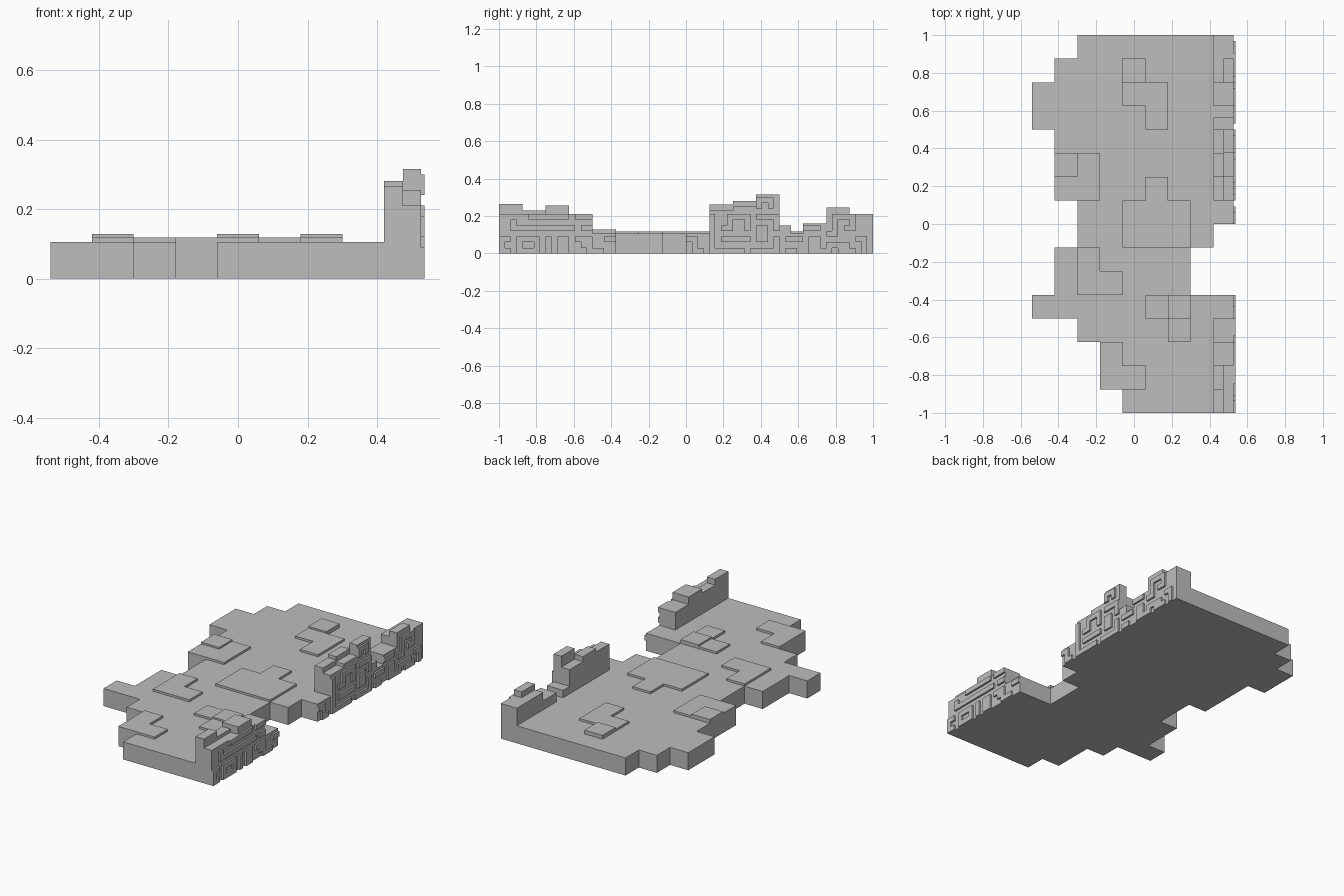
import bpy, bmesh
from mathutils import Vector

cube = bpy.data.objects.get("Cube")
if cube:
    bpy.data.objects.remove(cube, do_unlink=True)

stone = bpy.data.materials.new("grey stone")
stone.use_nodes = True
GREY = (0.51, 0.51, 0.51, 1)
stone.diffuse_color = GREY
stone.node_tree.nodes["Principled BSDF"].inputs["Base Color"].default_value = GREY

FLOOR, LOW_PAVING, HIGH_PAVING = 0.105, 0.118, 0.128
INNER, MIDDLE, OUTER = 0.42, 0.475, 0.526
ROW = 0.125


def finish(name, bm):
    bmesh.ops.recalc_face_normals(bm, faces=bm.faces)
    mesh = bpy.data.meshes.new(name)
    bm.to_mesh(mesh)
    bm.free()
    mesh.materials.append(stone)
    obj = bpy.data.objects.new(name, mesh)
    bpy.context.collection.objects.link(obj)


def block_layer(name, plan, marks, corner, across, down, thickness):
    """Raise every marked cell of a plan into one solid of joined blocks."""
    corner, across, down = Vector(corner), Vector(across), Vector(down)
    bm = bmesh.new()
    for r, line in enumerate(plan):
        for c, mark in enumerate(line):
            if mark in marks:
                ring = [(c, r), (c + 1, r), (c + 1, r + 1), (c, r + 1)]
                points = [corner + across * i + down * j for i, j in ring]
                for p in points:
                    p.x = min(p.x, OUTER)
                bm.faces.new([bm.verts.new(p) for p in points])
    bmesh.ops.remove_doubles(bm, verts=bm.verts, dist=0.001)
    out = bmesh.ops.extrude_face_region(bm, geom=bm.faces[:])
    raised = [g for g in out["geom"] if isinstance(g, bmesh.types.BMVert)]
    bmesh.ops.translate(bm, verts=raised, vec=thickness)
    bmesh.ops.recalc_face_normals(bm, faces=bm.faces)
    bmesh.ops.dissolve_limit(bm, angle_limit=0.01, verts=bm.verts, edges=bm.edges)
    finish(name, bm)


# Floor plan from back to front: # floor, - low paving, = high paving
floor_plan = [
    "..#######",
    ".###=####",
    "####--###",
    "#####-###",
    ".########",
    ".=-######",
    ".--##-###",
    "..##---##",
    "..##---#.",
    ".#-####..",
    ".#--###..",
    "#####-=##",
    "..####-##",
    "...-#####",
    "...--####",
    "....#####",
]
for name, marks, bottom, top in [("floor_slab", "#-=", 0, FLOOR),
                                 ("low_paving", "-=", FLOOR, LOW_PAVING),
                                 ("high_paving", "=", LOW_PAVING, HIGH_PAVING)]:
    block_layer(name, floor_plan, marks, (-0.54, 1, bottom), (0.12, 0, 0), (0, -ROW, 0),
                (0, 0, top - bottom))


# Broken walls: a stepped inner and outer course, heights from front to back
def wall(name, start, inner_tops, outer_tops, row=ROW):
    bm = bmesh.new()
    for x0, x1, tops in [(INNER, MIDDLE, inner_tops), (MIDDLE, OUTER, outer_tops)]:
        for i, top in enumerate(tops):
            low, high = Vector((x0, start + i * row, FLOOR)), Vector((x1, start + (i + 1) * row, top))
            part = bmesh.ops.create_cube(bm, size=1)["verts"]
            bmesh.ops.scale(bm, vec=high - low, verts=part)
            bmesh.ops.translate(bm, vec=(low + high) / 2, verts=part)
    finish(name, bm)


wall("front_wall", -1, [0.265, 0.23, 0.255, 0.21], [0.21, 0.21, 0.255, 0.21])
wall("middle_wall", 0.125, [0.26, 0.28, 0.25], [0.23, 0.25, 0.315])
wall("wall_stump", 0.5, [0.15], [0.15], ROW / 2)
wall("back_wall", 0.625, [0.16, 0.21, 0.21], [0.16, 0.245, 0.21])


# Raised stonework on the outer wall faces, drawn from the top course down
front_stones = [
    ".....#######.###....",
    "..#.................",
    "..###########.##....",
    "....................",
    "##.####.#.##.###..##",
    "#..#..#.#.##..##....",
    "##.####.#.##...###..",
]
back_stones = [
    "............###.................",
    "............#.#.................",
    "................................",
    "....#..####.####.........####...",
    "....#..#..#....#.........#..#...",
    "....#.##..#.##.#....###..#.##...",
    "....#.......##..........##......",
    "##..#.#####.##.#.###.##......##.",
    ".#..#..........#.....##.####..#.",
    ".##.######.#####.##..####.###.#.",
]
COURSE = 0.03
for name, plan, start in [("front_wall_stones", front_stones, -1),
                          ("back_wall_stones", back_stones, 0)]:
    block_layer(name, plan, "#", (OUTER, start, len(plan) * COURSE), (0, ROW / 4, 0),
                (0, 0, -COURSE), (0.011, 0, 0))
